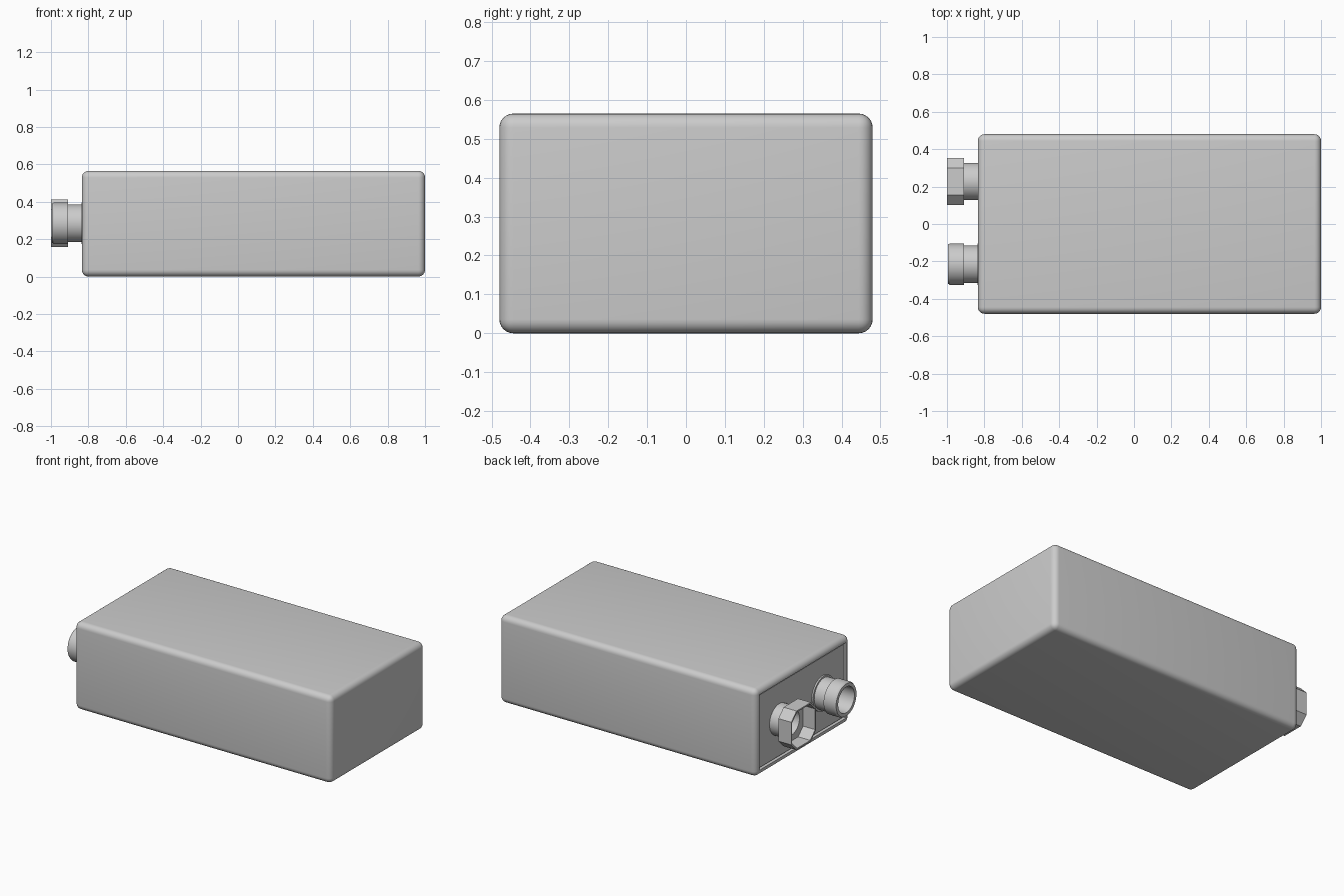
import bpy, bmesh, math
from mathutils import Matrix, Vector

if "Cube" in bpy.data.objects:
    bpy.data.objects.remove(bpy.data.objects["Cube"])

grey = bpy.data.materials.new("light_grey")
grey.diffuse_color = (0.6, 0.6, 0.6, 1)
grey.use_nodes = True
grey.node_tree.nodes["Principled BSDF"].inputs["Base Color"].default_value = grey.diffuse_color
ZC = 0.285  # height of both connectors


def finish(name, bm):
    bmesh.ops.recalc_face_normals(bm, faces=bm.faces)
    me = bpy.data.meshes.new(name)
    bm.to_mesh(me)
    bm.free()
    ob = bpy.data.objects.new(name, me)
    bpy.context.collection.objects.link(ob)
    me.materials.append(grey)
    bpy.ops.object.select_all(action='DESELECT')
    ob.select_set(True)
    bpy.context.view_layer.objects.active = ob
    bpy.ops.object.shade_smooth_by_angle(angle=math.radians(30))
    return ob


def box(bm, lo, hi):
    lo, hi = Vector(lo), Vector(hi)
    m = Matrix.Translation((lo + hi) / 2) @ Matrix.Diagonal((*(hi - lo), 1))
    return bmesh.ops.create_cube(bm, size=1, matrix=m)


def loft(name, y, sections, close=False):
    """Skin cross-sections given as (x, outline) around an axis along x."""
    bm = bmesh.new()
    rings = [[bm.verts.new((x, y + a, ZC + b)) for a, b in pts] for x, pts in sections]
    pairs = list(zip(rings, rings[1:]))
    if close:
        pairs.append((rings[-1], rings[0]))
    for r, s in pairs:
        n = len(r)
        for i in range(n):
            bm.faces.new((r[i], r[(i + 1) % n], s[(i + 1) % n], s[i]))
    return finish(name, bm)


def circle(r, n=48):
    return [(r * math.cos(2 * math.pi * i / n), r * math.sin(2 * math.pi * i / n)) for i in range(n)]


def lathe(name, y, profile, close=False):
    return loft(name, y, [(x, circle(r)) for x, r in profile], close)


def octagon(h, c):
    k = h - c
    return [(h, -k), (h, k), (k, h), (-k, h), (-h, k), (-h, -k), (-k, -h), (k, -h)]


# Rounded housing with a shallow recess in the connector end
bm = bmesh.new()
box(bm, (-0.835, -0.48, 0), (1, 0.48, 0.565))
bmesh.ops.bevel(bm, geom=bm.edges[:], offset=0.036, segments=6, profile=0.5, affect='EDGES')
end = min(bm.faces, key=lambda f: f.calc_center_median().x)
bmesh.ops.inset_region(bm, faces=[end], thickness=0.004)
ext = bmesh.ops.extrude_discrete_faces(bm, faces=[end])["faces"]
bmesh.ops.translate(bm, verts=ext[0].verts[:], vec=(0.02, 0, 0))
finish("housing", bm)

# End panel, separated from the housing by a thin gap
bm = bmesh.new()
box(bm, (-0.826, -0.432, 0.048), (-0.81, 0.432, 0.517))
finish("end_panel", bm)

# Round connector: neck, collar and socket
Y1 = -0.215
lathe("round_connector", Y1, [
    (-0.82, 0.1), (-0.91, 0.1), (-0.91, 0.11), (-0.985, 0.11), (-0.995, 0.104),
    (-0.995, 0.083), (-0.87, 0.083), (-0.87, 0.0005)])
lathe("round_connector_seat", Y1, [
    (-0.82, 0.112), (-0.836, 0.112), (-0.836, 0.1), (-0.82, 0.1)], close=True)

# Chamfered-square connector: neck and thin-walled shroud
Y2 = 0.227
lathe("shroud_neck", Y2, [
    (-0.82, 0.1), (-0.914, 0.1), (-0.914, 0.08), (-0.85, 0.08), (-0.85, 0.0005)])
loft("shroud", Y2, [
    (-0.908, circle(0.1, 8)), (-0.908, octagon(0.126, 0.053)), (-1, octagon(0.126, 0.053)),
    (-1, octagon(0.117, 0.05)), (-0.914, octagon(0.117, 0.05))][1:], close=False)

# Shroud floor ring, joining the shroud to the neck
outer = octagon(0.126, 0.053)
bm = bmesh.new()
ring_o, ring_i = [], []
for i in range(48):
    a = 2 * math.pi * i / 48
    c, s = math.cos(a), math.sin(a)
    r = min(0.125 / max(abs(c), abs(s)), 0.198 / (abs(c) + abs(s)))
    ring_o.append((c * r, s * r))
    ring_i.append((c * 0.08, s * 0.08))
bm.free()
loft("shroud_floor", Y2, [(-0.908, ring_o), (-0.908, ring_i), (-0.914, ring_i), (-0.914, ring_o)], close=True)
